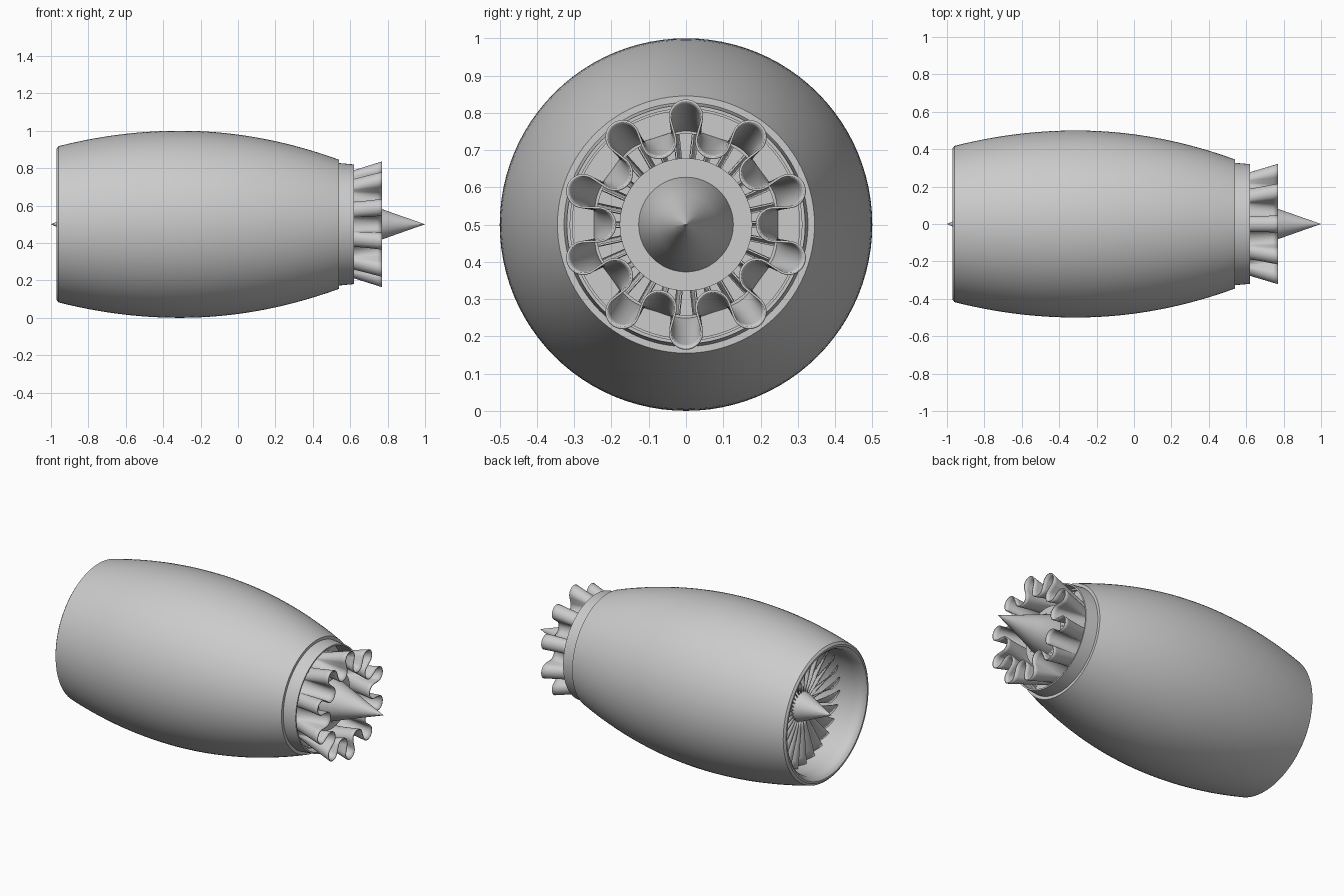
import bpy, bmesh, math
from math import sin, cos, radians, pi
from mathutils import Vector

cube = bpy.data.objects.get("Cube")
if cube:
    bpy.data.objects.remove(cube)

AXIS_Z = 0.5
metal = bpy.data.materials.new("light grey metal")
metal.use_nodes = True
GREY = (0.6, 0.6, 0.6, 1)
metal.diffuse_color = GREY
metal.node_tree.nodes["Principled BSDF"].inputs["Base Color"].default_value = GREY


def polar(x, r, a):
    """Point at radius r and angle a around the engine axis."""
    return Vector((x, r * cos(a), AXIS_Z + r * sin(a)))


def finish(name, bm, thickness=0, angle=35):
    bmesh.ops.recalc_face_normals(bm, faces=bm.faces)
    mesh = bpy.data.meshes.new(name)
    bm.to_mesh(mesh)
    bm.free()
    obj = bpy.data.objects.new(name, mesh)
    bpy.context.collection.objects.link(obj)
    mesh.materials.append(metal)
    if thickness:
        mod = obj.modifiers.new("thickness", "SOLIDIFY")
        mod.thickness, mod.offset = thickness, 0
    bpy.ops.object.select_all(action="DESELECT")
    obj.select_set(True)
    bpy.context.view_layer.objects.active = obj
    bpy.ops.object.shade_smooth_by_angle(angle=radians(angle))
    return obj


def loft(bm, rings, closed=True):
    """Skin a list of equal-length point rings with quads."""
    rows = [[bm.verts.new(p) for p in ring] for ring in rings]
    n = len(rows[0])
    for a, b in zip(rows, rows[1:]):
        for i in range(n if closed else n - 1):
            j = (i + 1) % n
            bm.faces.new((a[i], a[j], b[j], b[i]))


def lathe(name, profile, loop=False, segments=96):
    """Revolve (x, radius) points around the engine axis."""
    bm = bmesh.new()
    pts = profile + profile[:1] if loop else profile
    loft(bm, [[polar(x, max(r, 0.0002), 2 * pi * i / segments)
               for i in range(segments)] for x, r in pts])
    bmesh.ops.remove_doubles(bm, verts=bm.verts, dist=0.0001)
    return finish(name, bm)


def blades(name, count, x, r0, r1, chord, stagger, thickness):
    """Ring of twisted blades; chord and stagger are (root, tip)."""
    bm = bmesh.new()
    for k in range(count):
        a = 2 * pi * k / count
        radial = Vector((0, cos(a), sin(a)))
        tangent = Vector((0, -sin(a), cos(a)))
        rows = []
        for s in range(7):
            t = s / 6
            c = chord[0] + (chord[1] - chord[0]) * t
            g = radians(stagger[0] + (stagger[1] - stagger[0]) * t)
            along = Vector((cos(g), 0, 0)) + tangent * sin(g)
            bulge = Vector((-sin(g), 0, 0)) + tangent * cos(g)
            mid = Vector((x, 0, AXIS_Z)) + radial * (r0 + (r1 - r0) * t)
            rows.append([mid + along * c * u + bulge * c * 0.3 * (0.25 - u * u)
                         for u in (-0.5, -0.25, 0, 0.25, 0.5)])
        loft(bm, rows, closed=False)
    return finish(name, bm, thickness)


def bolts(name, x, spots, size):
    """Small round bolt heads facing the rear."""
    bm = bmesh.new()
    for r, a in spots:
        centre = polar(x, r, a)
        loft(bm, [[centre + Vector((h, w * cos(b), w * sin(b)))
                   for b in [2 * pi * i / 8 for i in range(8)]]
                  for h, w in ((0, size), (0.004, size), (0.004, size * 0.05))])
    return finish(name, bm)


def cowl_radius(x):
    return 0.5 - (0.195 if x < -0.31 else 0.2145) * (x + 0.31) ** 2


# Nacelle shell with rounded intake lip and inner duct
outer = [(x, cowl_radius(x)) for x in [-0.96 + 1.5 * i / 30 for i in range(31)]]
lip = [(-0.6, 0.385), (-0.8, 0.375), (-0.9, 0.368), (-0.94, 0.37),
       (-0.96, 0.38), (-0.97, 0.393), (-0.97, 0.404)]
lathe("nacelle", lip + outer + [(0.54, 0.325), (0.4, 0.325), (0, 0.38)], loop=True)

# Rear sleeve and bolted bulkhead around the mixer
lathe("exhaust_sleeve", [(0.5, 0.331), (0.62, 0.32), (0.62, 0.311), (0.5, 0.314)], loop=True)
lathe("rear_bulkhead", [(0.52, 0.32), (0.52, 0.243), (0.51, 0.243), (0.51, 0.32)], loop=True)
lathe("bulkhead_rim", [(0.535, 0.313), (0.535, 0.305), (0.515, 0.305), (0.515, 0.313)], loop=True)

# Core casing, hub and back wall
lathe("core_casing", [(-0.45, 0.2), (-0.2, 0.27), (0.2, 0.28), (0.5, 0.25),
                      (0.5, 0.245), (0.4, 0.245)])
lathe("core_back_wall", [(0.4, 0.25), (0.4, 0.15)])
lathe("hub", [(0.38, 0.17), (0.6, 0.178), (0.645, 0.178), (0.645, 0.12)])
lathe("tail_cone", [(0.64, 0.127), (0.645, 0.127), (0.77, 0.081), (0.9, 0.035), (1, 0)])

# Fan, spinner and the stator behind it
lathe("spinner", [(-1, 0), (-0.9, 0.045), (-0.82, 0.08), (-0.79, 0.09), (-0.7, 0.1), (-0.5, 0.18)])
blades("fan_blades", 28, -0.77, 0.085, 0.37, (0.06, 0.1), (20, 58), 0.005)
blades("fan_stators", 36, -0.55, 0.15, 0.385, (0.09, 0.09), (-15, -15), 0.005)
lathe("fan_back_wall", [(-0.45, 0.1), (-0.45, 0.39)])

# Turbine exit vanes
blades("exit_vanes", 30, 0.46, 0.17, 0.247, (0.08, 0.08), (8, 8), 0.005)

# Lobed exhaust mixer: a round throat opening into ten lobes
LOBES = 10
half = pi / LOBES
lobe_c, lobe_r, dip_c, dip_r = 0.29, 0.043, 0.235, 0.045
o = Vector((lobe_c, 0))
d = Vector((dip_c * cos(half), dip_c * sin(half)))
link = d - o
heading = math.atan2(link.y, link.x)
turn = heading - math.acos((lobe_r + dip_r) / link.length)
STEPS = 9
wave = []
for i in range(STEPS + 1):
    a = turn * i / STEPS
    wave.append(o + lobe_r * Vector((cos(a), sin(a))))
for i in range(STEPS + 1):
    a = turn + pi + (half - turn) * i / STEPS
    wave.append(d + dip_r * Vector((cos(a), sin(a))))
section = []
last = len(wave) - 1
for k in range(LOBES):
    base = pi / 2 + 2 * half * k
    for i, p in enumerate(wave[:-1]):
        section.append((p.length, base + math.atan2(p.y, p.x), base + half * i / last))
    for i, p in reversed(list(enumerate(wave))[1:]):
        section.append((p.length, base + 2 * half - math.atan2(p.y, p.x),
                        base + half * (2 - i / last)))
rings = []
for s in range(11):
    t = s / 10
    rings.append([polar(0.5 + 0.27 * t, 0, 0)
                  + (polar(0, 0.248, round_a) - polar(0, 0, 0)) * (1 - t)
                  + (polar(0, r, a) - polar(0, 0, 0)) * t
                  for r, a, round_a in section])
bm = bmesh.new()
loft(bm, rings)
finish("exhaust_mixer", bm, 0.006, 50)

# Bolt rings
bolts("hub_bolts", 0.645, [(0.139, pi / 2 + 2 * pi * k / 20) for k in range(20)], 0.004)
bolts("bulkhead_bolts", 0.52, [(r, pi / 2 + half * (2 * k + 1) + off)
                               for k in range(LOBES) for r in (0.296, 0.268)
                               for off in (-0.03, 0.03)], 0.004)
